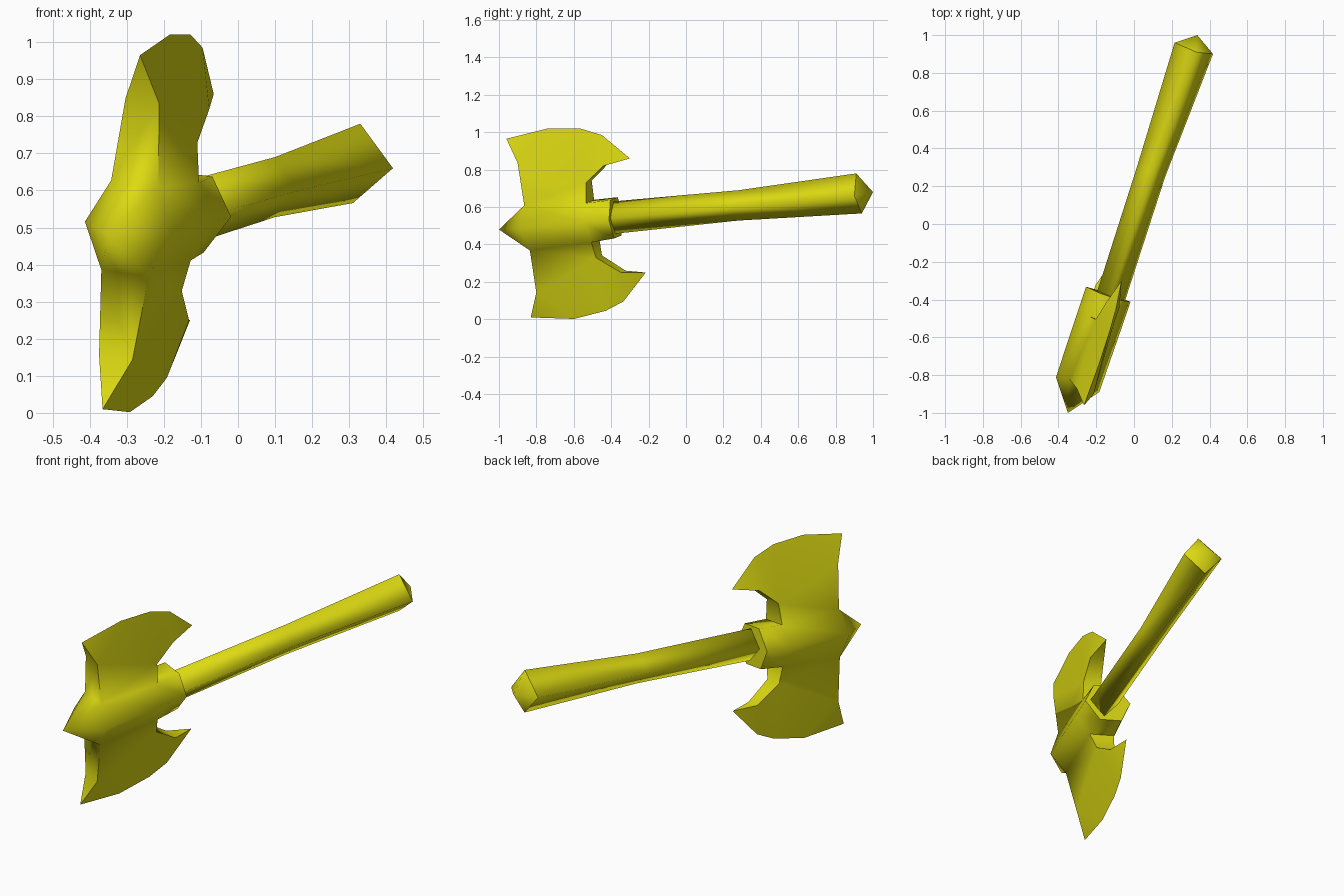
import bpy, bmesh, math
from mathutils import Vector

if "Cube" in bpy.data.objects:
    bpy.data.objects.remove(bpy.data.objects["Cube"])

yellow = bpy.data.materials.new("yellow")
yellow.diffuse_color = (0.72, 0.70, 0.006, 1)
yellow.use_nodes = True
yellow.node_tree.nodes["Principled BSDF"].inputs["Base Color"].default_value = yellow.diffuse_color


def pt(y, z, h=0.0):
    """Point on the tilted blade plane, shifted sideways by h."""
    x = -0.35 + 0.34 * (y + 1) + 0.15 * (z - 0.48 - 0.10 * (y + 1))
    return Vector((x, y, z)) + h * Vector((0.94, -0.32, -0.13))


def finish(bm, name, angle):
    """Weld, orient, smooth and mark edges sharper than the angle."""
    bmesh.ops.remove_doubles(bm, verts=bm.verts, dist=0.0005)
    bmesh.ops.recalc_face_normals(bm, faces=bm.faces)
    for f in bm.faces:
        f.smooth = True
    for e in bm.edges:
        if len(e.link_faces) == 2:
            e.smooth = e.calc_face_angle(0) < math.radians(angle)
    me = bpy.data.meshes.new(name)
    bm.to_mesh(me)
    bm.free()
    me.materials.append(yellow)
    ob = bpy.data.objects.new(name, me)
    bpy.context.collection.objects.link(ob)
    return ob


def face(bm, pts):
    return bm.faces.new([bm.verts.new(p) for p in pts])


def blade(bm, base_f, mid_f, rim, corner, notch, base_r):
    """Double-sided blade tapering from a thick root to a sharp rim."""
    thick = {base_f: 0.068, base_r: 0.068, mid_f: 0.048, notch: 0.049, corner: 0.038}
    for s in (1, -1):
        def q(c):
            return pt(*c, s * thick.get(c, 0))
        for poly in ((base_f, base_r, notch, mid_f),
                     (mid_f, rim[1], rim[0]),
                     (mid_f, notch, rim[2], rim[1]),
                     (notch, corner, rim[3], rim[2]),
                     (corner, rim[4], rim[3])):
            face(bm, [q(c) for c in poly])
    # front and rear edge strips
    for strip in ((base_f, mid_f, rim[0]), (base_r, notch, corner, rim[4])):
        for a, b in zip(strip, strip[1:]):
            ha, hb = thick[a], thick.get(b, 0)
            if hb:
                face(bm, [pt(*a, -ha), pt(*a, ha), pt(*b, hb), pt(*b, -hb)])
            else:
                face(bm, [pt(*a, -ha), pt(*a, ha), pt(*b)])


# axe head: two blades and a six-sided hub sharing their root edges
head = bmesh.new()
top_f, top_r = (-0.843, 0.618), (-0.513, 0.63)
low_f, low_r = (-0.813, 0.377), (-0.485, 0.42)
blade(head, top_f, (-0.885, 0.842),
      [(-0.96, 0.965), (-0.74, 1.02), (-0.565, 1.02), (-0.45, 0.985), (-0.30, 0.86)],
      (-0.43, 0.825), (-0.52, 0.735), top_r)
blade(head, low_f, (-0.785, 0.15),
      [(-0.83, 0.01), (-0.60, 0.002), (-0.43, 0.045), (-0.335, 0.095), (-0.215, 0.25)],
      (-0.335, 0.255), (-0.465, 0.335), low_r)


def ring(top, side, low, h, w):
    return [pt(*top, -h), pt(*top, h), pt(*side, w),
            pt(*low, h), pt(*low, -h), pt(*side, -w)]


rings = [ring(top_f, (-0.85, 0.50), low_f, 0.068, 0.122),
         ring(top_r, (-0.50, 0.533), low_r, 0.068, 0.125),
         ring((-0.385, 0.645), (-0.372, 0.545), (-0.365, 0.44), 0.06, 0.125)]
for k, (a, b) in enumerate(zip(rings, rings[1:])):
    for i in range(6):
        if k == 0 and i in (0, 3):
            continue                      # covered by the blade roots
        j = (i + 1) % 6
        face(head, [a[i], a[j], b[j], b[i]])
for i in range(6):                        # pointed nose
    face(head, [rings[0][i], rings[0][(i + 1) % 6], Vector((-0.35, -1, 0.48))])
face(head, rings[2])                      # rear cap
finish(head, "axe_head", 62)

# handle: flared four-sided shaft, slightly bent, with a low pointed end
shaft = bmesh.new()
sections = [
    [(-0.14, -0.45, 0.625), (-0.065, -0.46, 0.535), (-0.14, -0.45, 0.45), (-0.215, -0.42, 0.545)],
    [(0.10, 0.28, 0.69), (0.165, 0.25, 0.60), (0.10, 0.28, 0.528), (0.015, 0.30, 0.615)],
    [(0.33, 0.91, 0.78), (0.418, 0.90, 0.66), (0.31, 0.94, 0.566), (0.215, 0.96, 0.68)],
]
loops = [[shaft.verts.new(p) for p in s] for s in sections]
for a, b in zip(loops, loops[1:]):
    for i in range(4):
        j = (i + 1) % 4
        shaft.faces.new([a[i], a[j], b[j], b[i]])
shaft.faces.new(loops[0])
apex = shaft.verts.new((0.335, 1.0, 0.68))
end_edges = []
for i in range(4):
    shaft.faces.new([loops[2][i], loops[2][(i + 1) % 4], apex])
handle = finish(shaft, "handle", 110)
# keep the rim of the end crisp
for e in handle.data.edges:
    ys = [handle.data.vertices[v].co.y for v in e.vertices]
    if all(0.85 < y < 0.99 for y in ys):
        e.use_edge_sharp = True
